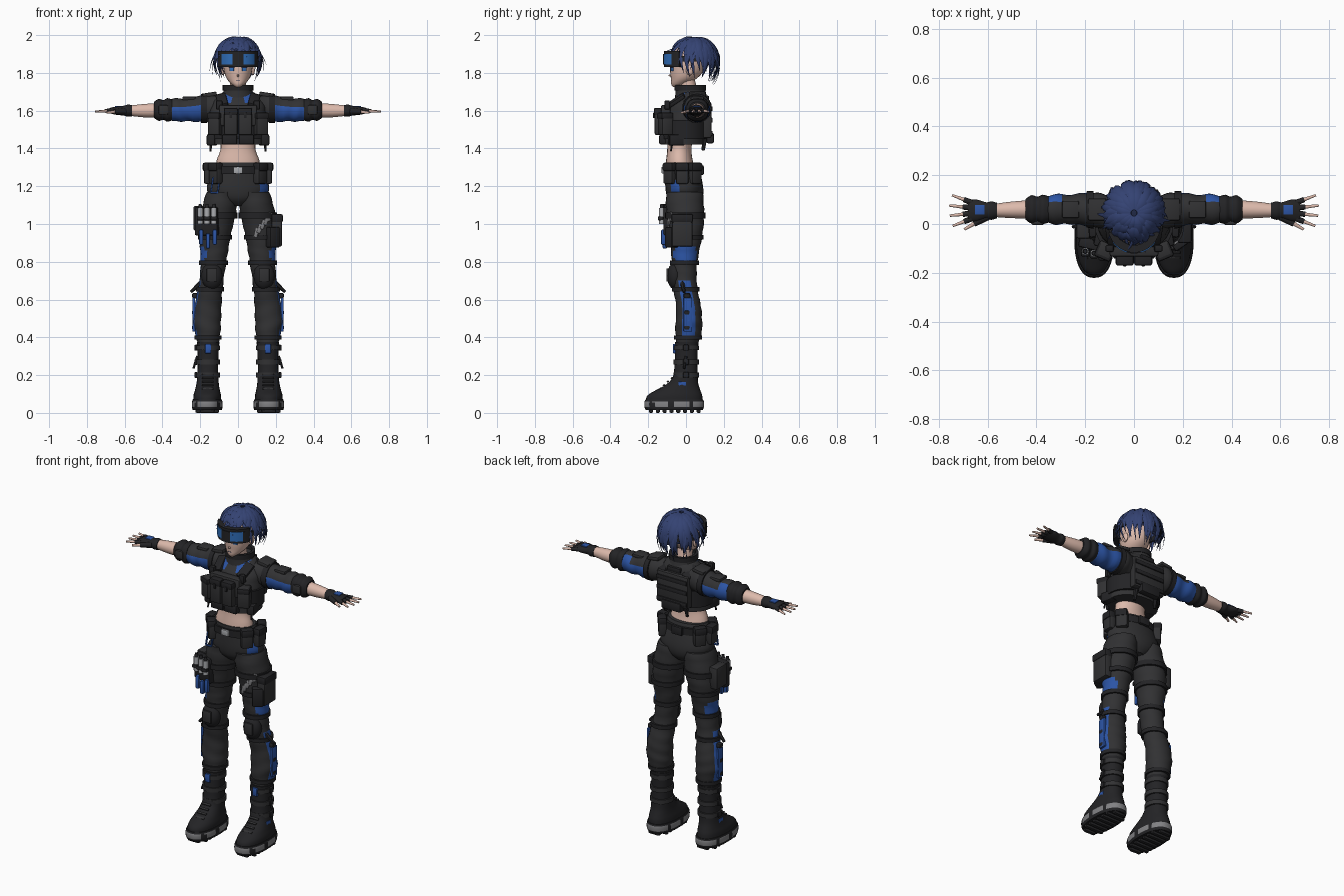
import bpy, bmesh, math, random
from math import sin, cos, pi, radians, sqrt
from mathutils import Vector, Matrix, Euler

random.seed(4)
cube = bpy.data.objects.get("Cube")
if cube:
    bpy.data.objects.remove(cube)


def material(name, *rgb):
    m = bpy.data.materials.new(name)
    m.use_nodes = True
    m.diffuse_color = (*rgb, 1)
    m.node_tree.nodes["Principled BSDF"].inputs["Base Color"].default_value = (*rgb, 1)
    return m


FABRIC = material("charcoal fabric", .031, .031, .033)
GEAR = material("black gear", .017, .017, .019)
BLUE = material("blue cloth", .025, .09, .38)
HAIR = material("navy hair", .034, .055, .17)
SHADE = material("dark hair", .015, .022, .06)
SKIN = material("skin", .72, .49, .41)
GREY = material("sole grey", .22, .22, .23)
METAL = material("silver metal", .4, .41, .43)
LENS = material("lens blue", .03, .16, .5)
SIDES = ((1, "left_"), (-1, "right_"))


def finish(name, bm, mats, rule=None, side=1, sharp=40):
    bmesh.ops.recalc_face_normals(bm, faces=bm.faces[:])
    bm.normal_update()
    for e in bm.edges:
        e.smooth = e.calc_face_angle(0) < radians(sharp)
    flip = Vector((side, 1, 1))
    for f in bm.faces:
        f.smooth = True
        if rule:
            f.material_index = int(rule(f.calc_center_median() * flip, f.normal * flip))
    me = bpy.data.meshes.new(name)
    bm.to_mesh(me)
    bm.free()
    for m in mats:
        me.materials.append(m)
    ob = bpy.data.objects.new(name, me)
    bpy.context.scene.collection.objects.link(ob)
    return ob


def spline(rows, steps):
    for i in range(len(rows) - 1):
        a, b, c, d = (rows[min(max(i + k, 0), len(rows) - 1)] for k in (-1, 0, 1, 2))
        for s in range(steps):
            t = s / steps
            yield [q + t / 2 * (r - p + t * (2*p - 5*q + 4*r - u + t * (3*(q - r) + u - p)))
                   for p, q, r, u in zip(a, b, c, d)]
    yield list(rows[-1])


def loft(name, rows, mats, axis="z", n=24, steps=4, wrinkle=0, sq=1, side=1, rule=None):
    # each row: distance along axis, two centre coordinates, two radii
    bm = bmesh.new()
    rings = []
    for t, a, b, ra, rb in spline(rows, steps):
        ring = []
        for k in range(n):
            g = 2 * pi * k / n
            w = 1 + wrinkle * sin(t * 85 + 2 * sin(g + t * 9))
            u = a + ra * w * math.copysign(abs(cos(g)) ** sq, cos(g))
            v = b + rb * w * math.copysign(abs(sin(g)) ** sq, sin(g))
            p = (u, v, t) if axis == "z" else (t, u, v)
            ring.append(bm.verts.new((p[0] * side, p[1], p[2])))
        rings.append(ring)
    for r, s in zip(rings, rings[1:]):
        for k in range(n):
            bm.faces.new((r[k], r[(k + 1) % n], s[(k + 1) % n], s[k]))
    bm.faces.new(rings[0])
    bm.faces.new(rings[-1])
    return finish(name, bm, mats, rule, side)


def box(name, c, size, mat, rot=(0, 0, 0), side=1, bevel=.009):
    bm = bmesh.new()
    bmesh.ops.create_cube(bm, size=1, matrix=Matrix.Diagonal((*size, 1)))
    bmesh.ops.bevel(bm, geom=bm.edges[:], offset=min(bevel, min(size) * .3), segments=2, profile=.5, affect='EDGES')
    turn = Euler((rot[0], rot[1] * side, rot[2] * side)).to_matrix().to_4x4()
    bm.transform(Matrix.Translation((c[0] * side, c[1], c[2])) @ turn)
    return finish(name, bm, [mat])


def rod(name, p, q, r0, r1, mat, side=1, n=10):
    p, q = (Vector((v[0] * side, v[1], v[2])) for v in (p, q))
    bm = bmesh.new()
    turn = (q - p).to_track_quat('Z', 'Y').to_matrix().to_4x4()
    bmesh.ops.create_cone(bm, cap_ends=True, segments=n, radius1=r0, radius2=r1, depth=(q - p).length,
                          matrix=Matrix.Translation((p + q) / 2) @ turn)
    return finish(name, bm, [mat])


def ball(name, c, size, mat, side=1):
    bm = bmesh.new()
    bmesh.ops.create_uvsphere(bm, u_segments=20, v_segments=12, radius=1,
                              matrix=Matrix.Translation((c[0] * side, c[1], c[2])) @ Matrix.Diagonal((*size, 1)))
    return finish(name, bm, [mat])


def band(name, c, rx, ry, h, t, mats, arc=180, side=1, rule=None, n=32):
    # flat strip wrapped round an ellipse, starting at the front
    bm = bmesh.new()
    rings = []
    for i in range(n + 1):
        a = radians(arc) * (2 * i / n - 1)
        rings.append([bm.verts.new((c[0] * side + (rx - d) * sin(a), c[1] - (ry - d) * cos(a), c[2] + z * h / 2))
                      for d, z in ((0, -1), (0, 1), (t, 1), (t, -1))])
    for r, s in zip(rings, rings[1:]):
        for k in range(4):
            bm.faces.new((r[k], r[(k + 1) % 4], s[(k + 1) % 4], s[k]))
    if arc < 180:
        bm.faces.new(rings[0])
        bm.faces.new(rings[-1])
    bmesh.ops.remove_doubles(bm, verts=bm.verts[:], dist=.0001)
    return finish(name, bm, mats, rule, side)


# Head and face
loft("head", [(1.724, 0, -.05, .012, .018), (1.74, 0, -.038, .034, .04), (1.77, 0, -.012, .06, .068),
              (1.81, 0, .004, .074, .088), (1.87, 0, .012, .08, .094), (1.93, 0, .02, .07, .08),
              (1.97, 0, .03, .03, .035)], [SKIN])
rod("neck", (0, .025, 1.65), (0, .005, 1.76), .046, .042, SKIN, n=20)
rod("nose", (0, -.075, 1.785), (0, -.094, 1.787), .009, .002, SKIN)
box("mouth", (0, -.077, 1.758), (.022, .006, .003), SHADE)
for s, p in SIDES:
    ball(p + "ear", (.079, .02, 1.815), (.01, .02, .028), SKIN, s)
    box(p + "eye", (.033, -.074, 1.818), (.026, .009, .018), LENS, (0, 0, .35), s)
    box(p + "eyelash", (.033, -.076, 1.829), (.032, .009, .005), SHADE, (0, 0, .35), s)

# Hair: a cap under layered tapered locks
CROWN = Vector((0, .045, 1.862))
SIZE = (.114, .12, .122)
bm = bmesh.new()
bmesh.ops.create_uvsphere(bm, u_segments=28, v_segments=20, radius=.97,
                          matrix=Matrix.Translation(CROWN) @ Matrix.Diagonal((*SIZE, 1)))
low = [v for v in bm.verts if v.co.z < 1.872 - .5 * (v.co.y - CROWN.y)]
bmesh.ops.delete(bm, geom=low, context='VERTS')
finish("hair_cap", bm, [SHADE])


def lock(bm, theta, start, end, flick, width):
    twist = random.uniform(-.3, .3)
    pts = []
    for i in range(8):
        t = i / 7
        f, a = radians(start + (end - start) * t), theta + twist * t
        k = 1 + .05 * sin(pi * t) + flick * t * t
        pts.append(CROWN + k * Vector((SIZE[0] * sin(f) * sin(a), -SIZE[1] * sin(f) * cos(a), SIZE[2] * cos(f))))
    last = None
    for i, p in enumerate(pts):
        along = (pts[min(i + 1, 7)] - pts[max(i - 1, 0)]).normalized()
        out = (p - CROWN).normalized()
        across = along.cross(out).normalized()
        w = width * max(.04, 1 - (i / 7) ** 2.2) * min(1, .5 + i / 3)
        ring = [bm.verts.new(p + d) for d in (across * w, out * w * .5, -across * w, -out * w * .4)]
        if last:
            for k in range(4):
                bm.faces.new((last[k], last[(k + 1) % 4], ring[(k + 1) % 4], ring[k]))
        else:
            bm.faces.new(ring)
        last = ring
    bm.faces.new(last)


layers = ((15, 6, .62, .08, .02), (22, 22, .82, .12, .02), (28, 40, 1, .13, .019), (20, 55, 1.02, .3, .009))
for j, (count, start, reach, flick, width) in enumerate(layers):
    bm = bmesh.new()
    for i in range(count):
        th = 2 * pi * (i + random.uniform(-.3, .3)) / count
        end = (74 + 66 * (1 - cos(th)) / 2) * reach + random.uniform(-7, 7)
        lock(bm, th, start, end, flick * random.uniform(.4, 1.4), width * random.uniform(.8, 1.2))
    finish("hair_layer_%d" % (j + 1), bm, [HAIR, SHADE], lambda c, n: n.dot(c - CROWN) < 0, sharp=55)
bm = bmesh.new()
for s in (1, -1):
    for th, end in ((.85, 118), (1.1, 128), (1.35, 130), (.2, 92)):
        lock(bm, s * th, 45, end, .12, .013)
finish("face_framing_hair", bm, [HAIR], sharp=55)

# Goggles
band("goggle_frame", (0, 0, 1.873), .11, .117, .084, .03, [GEAR], 72)
band("goggle_lens", (0, 0, 1.872), .112, .121, .056, .008, [LENS, GEAR], 58,
     rule=lambda c, n: abs(c.x) < .025 or abs(c.x) > .085)
band("goggle_strap", (0, .04, 1.875), .121, .128, .03, .01, [GEAR])

# Torso, jacket and collar
loft("waist", [(1.29, 0, -.03, .122, .08), (1.34, 0, -.035, .112, .07), (1.40, 0, -.035, .092, .064),
               (1.47, 0, -.03, .1, .07)], [SKIN])
loft("jacket", [(1.42, 0, -.02, .13, .1), (1.5, 0, -.01, .145, .115), (1.58, 0, .005, .15, .115),
                (1.64, 0, .02, .14, .1), (1.68, 0, .03, .105, .08), (1.705, 0, .03, .07, .065)], [FABRIC, BLUE],
     wrinkle=.015, rule=lambda c, n: c.z > 1.635 and n.y < -.2 and .04 < abs(c.x) < .08)
loft("collar", [(1.665, 0, .028, .088, .086), (1.7, 0, .024, .078, .08), (1.715, 0, .022, .077, .079)], [FABRIC])
band("collar_rim", (0, .022, 1.722), .081, .083, .03, .016, [GEAR])
band("vest_wrap", (0, -.008, 1.5), .16, .13, .1, .03, [GEAR])
band("vest_hem", (0, -.012, 1.435), .152, .118, .03, .03, [FABRIC])
box("chest_plate", (0, -.108, 1.575), (.2, .05, .11), FABRIC)
box("back_plate", (0, .112, 1.55), (.21, .045, .19), FABRIC)
for z in (1.48, 1.55, 1.61):
    box("back_webbing", (0, .134, z), (.2, .014, .026), GEAR)
box("back_pouch", (0, .128, 1.455), (.13, .04, .055), GEAR)
box("drag_handle", (0, .11, 1.665), (.09, .025, .03), GEAR)
for s, p in SIDES:
    box(p + "chest_pouch", (.038, -.138, 1.54), (.07, .055, .14), FABRIC, side=s)
    box(p + "chest_flap", (.038, -.143, 1.595), (.074, .055, .04), GEAR, side=s)
    box(p + "chest_buckle", (.038, -.169, 1.575), (.014, .009, .03), GEAR, side=s)
    box(p + "side_pouch", (.118, -.108, 1.53), (.068, .065, .12), FABRIC, (0, 0, .4), s)
    box(p + "side_flap", (.12, -.112, 1.572), (.072, .066, .035), GEAR, (0, 0, .4), s)
    box(p + "low_pouch", (.045, -.117, 1.447), (.082, .05, .052), GEAR, side=s)
    box(p + "flank_pouch", (.137, -.05, 1.445), (.045, .085, .06), GEAR, (0, 0, .2), s)
    box(p + "shoulder_strap", (.085, -.05, 1.655), (.055, .1, .022), GEAR, (.6, .25, 0), s)
    box(p + "shoulder_strap_back", (.085, .08, 1.66), (.055, .09, .022), GEAR, (-.6, .25, 0), s)
    box(p + "radio", (.1, -.1, 1.63), (.035, .03, .05), GEAR, side=s)
    rod(p + "loose_strap", (.14, -.07, 1.45), (.146, -.08, 1.385), .008, .005, GEAR, s, 6)
    rod(p + "back_loose_strap", (.07, .1, 1.45), (.072, .09, 1.39), .012, .009, GEAR, s, 6)

    # Arms, cuffs and gloved hands
    loft(p + "sleeve", [(.09, .045, 1.615, .07, .07), (.15, .055, 1.615, .072, .074), (.21, .06, 1.61, .066, .07),
                        (.27, .06, 1.605, .06, .06), (.32, .06, 1.604, .062, .062), (.37, .06, 1.604, .052, .052)],
         [FABRIC, BLUE], "x", wrinkle=.04, side=s,
         rule=lambda c, n: (.19 < c.x < .35 and n.z < .2) or (c.x > .29 and n.y > .4))
    loft(p + "cuff", [(.35, .06, 1.604, .054, .056), (.375, .06, 1.604, .06, .062), (.395, .06, 1.604, .052, .052),
                      (.42, .06, 1.604, .058, .058), (.445, .06, 1.604, .042, .042)], [GEAR], "x", sq=.8, side=s)
    loft(p + "armband", [(.165, .058, 1.614, .078, .079), (.195, .06, 1.612, .074, .077)], [GEAR], "x", side=s)
    box(p + "cuff_pad", (.395, .006, 1.604), (.05, .02, .05), FABRIC, side=s)
    box(p + "arm_patch", (.26, .06, 1.665), (.07, .07, .02), FABRIC, side=s)
    box(p + "shoulder_pad", (.15, .06, 1.685), (.075, .09, .022), FABRIC, (0, .15, 0), s)
    loft(p + "forearm", [(.42, .06, 1.602, .038, .038), (.5, .058, 1.6, .034, .035), (.59, .055, 1.6, .025, .025)],
         [SKIN], "x", side=s)
    loft(p + "glove", [(.562, .055, 1.6, .032, .03), (.585, .055, 1.6, .038, .032), (.605, .055, 1.6, .034, .026),
                       (.645, .055, 1.6, .045, .022), (.68, .055, 1.6, .042, .014)], [GEAR], "x", side=s)
    box(p + "glove_patch", (.632, .058, 1.621), (.04, .04, .009), BLUE, side=s)
    for i in range(4):
        base = Vector((.665, .055 + (i - 1.5) * .022, 1.6))
        tip = Vector((.762 - .012 * abs(i - 1.6), .055 + (i - 1.5) * .042, 1.595))
        rod(p + "finger", base, tip, .0095, .005, SKIN, s)
        rod(p + "glove_finger", base, base.lerp(tip, .4), .0125, .0115, GEAR, s)
    rod(p + "thumb", (.615, .025, 1.597), (.695, -.022, 1.59), .012, .006, SKIN, s)
    rod(p + "glove_thumb", (.6, .032, 1.597), (.655, .001, 1.594), .018, .013, GEAR, s)

# Hips and belt
loft("hips", [(1.095, 0, .0, .05, .06), (1.13, 0, -.005, .125, .09), (1.18, 0, -.008, .165, .1),
              (1.25, 0, -.015, .15, .096), (1.325, 0, -.025, .124, .086)], [FABRIC, BLUE],
     rule=lambda c, n: 1.12 < c.z < 1.23 and c.y < -.035 and c.x > .115)
band("belt", (0, -.02, 1.285), .15, .1, .042, .03, [GEAR])
box("buckle", (0, -.122, 1.285), (.05, .015, .036), METAL)
box("back_buckle", (0, .084, 1.285), (.07, .02, .05), GEAR)

LEG = [(1.17, .085, -.008, .08, .098), (1.08, .1, -.005, .093, .1), (.98, .115, 0, .086, .092),
       (.88, .125, -.003, .076, .078), (.8, .13, -.008, .068, .068), (.72, .138, -.01, .064, .066),
       (.64, .15, 0, .066, .064), (.56, .16, .014, .072, .066), (.49, .165, .015, .075, .07),
       (.43, .161, .014, .068, .07), (.36, .157, .005, .054, .057)]


def leg_at(z):
    return min(spline(LEG, 12), key=lambda r: abs(r[0] - z))


def strap(name, z, h, mat, side):
    _, x, y, rx, ry = leg_at(z)
    band(name, (x, y, z), rx + .009, ry + .009, h, .02, [mat], side=side)


for s, p in SIDES:
    for deg in (48, 88, 128):
        a = radians(deg)
        c = (.158 * sin(a), -.016 - .102 * cos(a), 1.268)
        box(p + "belt_pouch", c, (.066, .045, .11), FABRIC, (0, 0, a), s)
        box(p + "belt_pouch_flap", (c[0] * 1.02, c[1], 1.302), (.07, .05, .045), GEAR, (0, 0, a), s)

    # Trousers with straps, knee pads and side panels
    loft(p + "trouser_leg", LEG, [FABRIC, BLUE], wrinkle=.028, side=s,
         rule=lambda c, n: (n.x > .8 and .4 < c.z < .69) or (n.x > .6 and .8 < c.z < .87))
    for z, h in ((1.045, .03), (.93, .026), (.795, .024), (.655, .024), (.4, .022)):
        strap(p + "leg_strap", z, h, GEAR, s)
    ball(p + "knee_pad", (.138, -.058, .725), (.056, .042, .072), GEAR, s)
    box(p + "knee_plate", (.138, -.098, .73), (.055, .012, .07), FABRIC, side=s)
    box(p + "calf_panel", (.234, .01, .52), (.014, .045, .18), BLUE, side=s)
    for z in (.45, .53, .62):
        box(p + "calf_clip", (.228, .005, z), (.03, .035, .03), GEAR, (0, .15, 0), s)
    rod(p + "knee_tab", (.195, -.02, .69), (.25, -.01, .64), .013, .008, GEAR, s, 6)

    # Boots
    loft(p + "boot", [(.05, .163, -.062, .074, .15), (.09, .163, -.06, .073, .146), (.12, .162, -.042, .066, .118),
                      (.15, .161, -.02, .06, .086), (.19, .16, -.004, .056, .066), (.26, .159, 0, .054, .06),
                      (.33, .158, .002, .056, .06), (.375, .158, .004, .06, .063)], [GEAR], sq=.9, side=s)
    loft(p + "sole", [(.014, .163, -.062, .076, .15), (.03, .163, -.0625, .081, .157), (.055, .163, -.0625, .081, .158),
                      (.07, .163, -.062, .077, .153)], [GEAR, GREY], n=40, steps=3, sq=.85, side=s,
         rule=lambda c, n: .03 < c.z < .062 and abs(n.z) < .7 and sin(c.y * 60) < .75)
    for i in range(8):
        y = -.185 + i * .036
        box(p + "tread", (.163, y, .012), (.125 - .05 * (i in (0, 7)), .022, .024), GEAR, side=s)
    for z in (.345, .27, .2):
        band(p + "boot_strap", (.159, .002, z), .064, .068, .026, .016, [FABRIC], side=s)
        box(p + "boot_buckle", (.222, .0, z), (.016, .03, .032), GEAR, side=s)
    for i in range(5):
        box(p + "lace", (.16, -.138 + i * .021, .128 + i * .019), (.06, .012, .008), FABRIC, (.6, 0, 0), s)
    box(p + "boot_tongue", (.158, -.062, .34), (.032, .014, .05), BLUE, side=s)
    box(p + "ankle_patch", (.215, -.02, .15), (.012, .04, .03), BLUE, side=s)
    rod(p + "boot_tab", (.215, .0, .3), (.236, -.01, .235), .008, .006, GEAR, s, 6)

# Right thigh: canister holster and tool
box("holster", (-.165, -.085, 1.015), (.125, .045, .15), GEAR, (0, 0, -.25))
for i in range(3):
    x, y = -.2 + i * .036, -.112 - i * .008
    rod("canister", (x, y, 1.0), (x, y, 1.085), .015, .015, METAL, n=12)
    rod("canister_cap", (x, y, 1.085), (x, y, 1.105), .011, .008, GEAR)
    box("canister_loop", (x, y - .006, 1.03), (.036, .03, .022), GEAR)
    box("blue_tag", (x + .005, y + .008, .93 - .02 * (i % 2)), (.022, .024, .08), BLUE)
box("right_thigh_pouch", (-.208, -.01, 1.03), (.055, .1, .13), FABRIC)
for dx in (-.018, .018):
    box("blue_clip_side", (-.12 + dx, -.1, 1.205), (.008, .012, .08), BLUE, (0, .15, 0))
for dz in (-.04, .04):
    box("blue_clip_end", (-.12 + dz * .15, -.1, 1.205 + dz), (.04, .012, .008), BLUE)

# Left thigh: pouches and striped grey patch
box("left_thigh_pouch", (.205, -.02, .965), (.055, .11, .17), FABRIC)
box("left_thigh_flap", (.207, -.02, 1.03), (.06, .115, .045), GEAR)
box("left_front_pouch", (.185, -.075, .93), (.065, .05, .11), GEAR, (0, 0, .6))
for i in range(5):
    x, z = .098 + .017 * i, .955 + .021 * i
    _, cx, cy, rx, ry = leg_at(z)
    u = (x - cx) / rx
    box("grey_stripe", (x, cy - ry * sqrt(1 - u * u) - .003, z), (.02, .009, .05), GREY, (0, .3, u * .9))
